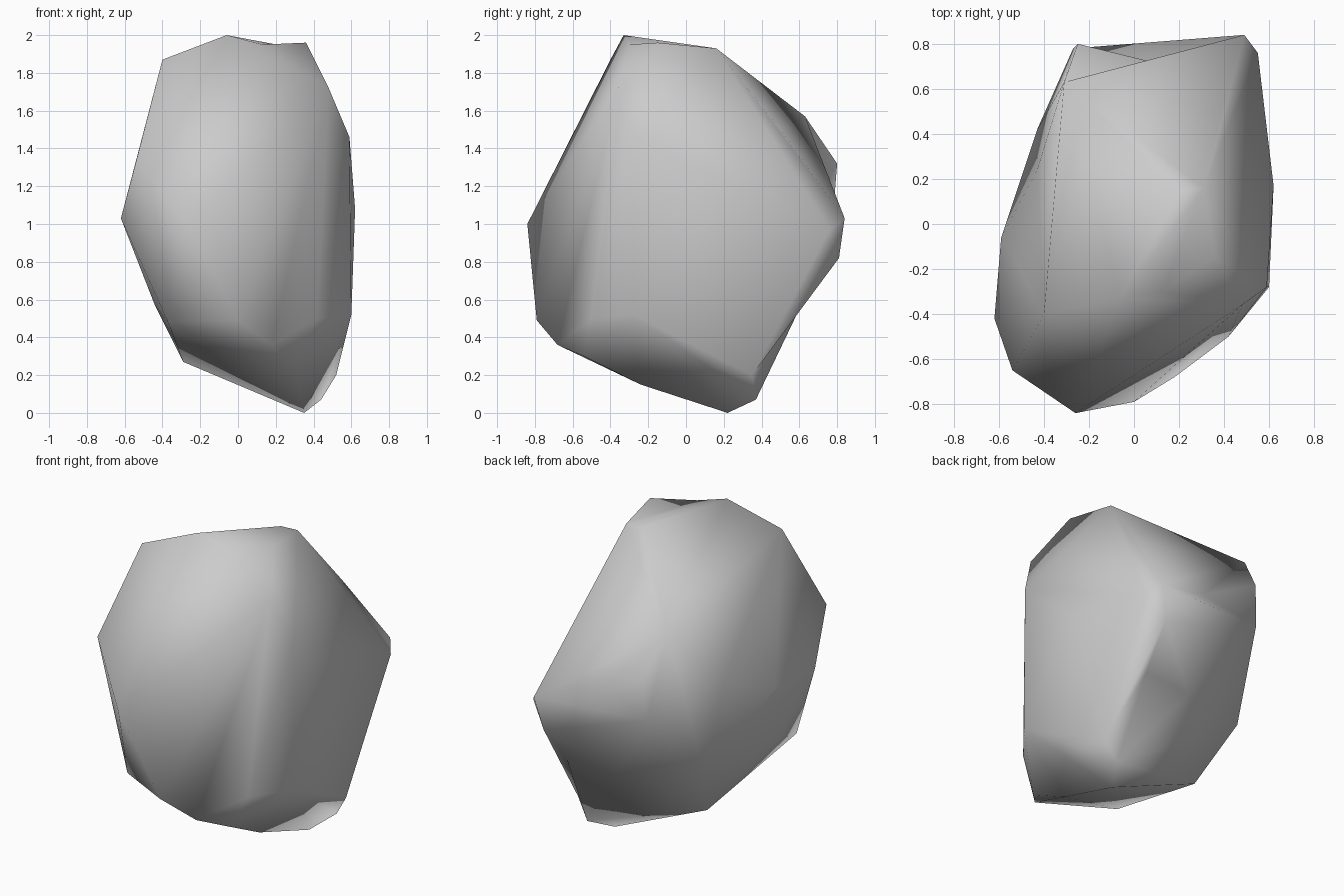
import bpy
import bmesh
from mathutils import Vector
from mathutils.geometry import intersect_point_line

# Remove the default object
default_cube = bpy.data.objects.get("Cube")
if default_cube:
    bpy.data.objects.remove(default_cube, do_unlink=True)


def make_material(name, level):
    """Plain matte grey material."""
    material = bpy.data.materials.new(name)
    material.use_nodes = True
    colour = (level, level, level, 1)
    material.diffuse_color = colour
    shader = material.node_tree.nodes["Principled BSDF"]
    shader.inputs["Base Color"].default_value = colour
    shader.inputs["Roughness"].default_value = 1
    return material


def edge_distance(edge, point):
    """Distance from a point to the nearest spot on an edge."""
    start, end = (vert.co for vert in edge.verts)
    factor = intersect_point_line(point, start, end)[1]
    return (start.lerp(end, min(max(factor, 0), 1)) - point).length


def dent(mesh, target):
    """Split the ridge closest to the target and pull the split onto it."""
    target = Vector(target)
    ridge = min(mesh.edges, key=lambda edge: edge_distance(edge, target))
    split = bmesh.ops.subdivide_edges(mesh, edges=[ridge], cuts=1)
    for item in split["geom_inner"]:
        if isinstance(item, bmesh.types.BMVert):
            item.co = target
    bmesh.ops.triangulate(mesh, faces=mesh.faces)


# Corner points of the boulder, grouped by the part of the stone
crown = [
    (-.06, -.33, 2), (.36, -.15, 1.96), (.31, .16, 1.93),
    (.2, .15, 1.93), (-.4, -.4, 1.87), (.48, -.36, 1.72),
]
back_shoulder = [
    (-.31, .63, 1.57), (.39, .5, 1.5), (-.25, .8, 1.32),
    (-.27, .78, 1.06), (.49, .84, 1.03), (.55, .76, .97),
    (.44, .81, .82), (-.43, .42, .62), (.08, .59, .56),
]
front_shoulder = [
    (.59, -.28, 1.46), (-.54, -.65, 1.33), (-.26, -.84, 1),
    (-.62, -.42, 1.03), (-.59, -.06, 1.03), (.62, .17, 1.08),
]
lower_rim = [
    (.6, -.28, .52), (.42, -.5, .5), (0, -.79, .49),
    (-.37, -.59, .48), (-.44, -.3, .57), (.18, -.68, .36),
    (.31, -.54, .3),
]
foot = [
    (.52, .35, .2), (-.29, .2, .27), (.32, -.24, .15),
    (.44, .37, .07), (.35, .22, 0),
]
corners = crown + back_shoulder + front_shoulder + lower_rim + foot

# Wrap the corners in a faceted shell
shell = bmesh.new()
for corner in corners:
    shell.verts.new(corner)
hull = bmesh.ops.convex_hull(shell, input=shell.verts)
unused = [v for v in hull["geom_interior"] if isinstance(v, bmesh.types.BMVert)]
bmesh.ops.delete(shell, geom=unused, context="VERTS")

# Shallow hollows worn into the ridges
hollows = {
    "crown": (.13, -.3, 1.95),
    "upper back": (.08, .72, 1.17),
    "lower back": (.42, .61, .57),
    "right side": (-.43, .24, 1.13),
}
for hollow in hollows.values():
    dent(shell, hollow)

bmesh.ops.recalc_face_normals(shell, faces=shell.faces)
boulder_mesh = bpy.data.meshes.new("boulder")
shell.to_mesh(boulder_mesh)
shell.free()

# Smoothly shaded stone object
boulder = bpy.data.objects.new("boulder", boulder_mesh)
bpy.context.collection.objects.link(boulder)
boulder_mesh.materials.append(make_material("stone_grey", .6))
boulder_mesh.shade_smooth()
